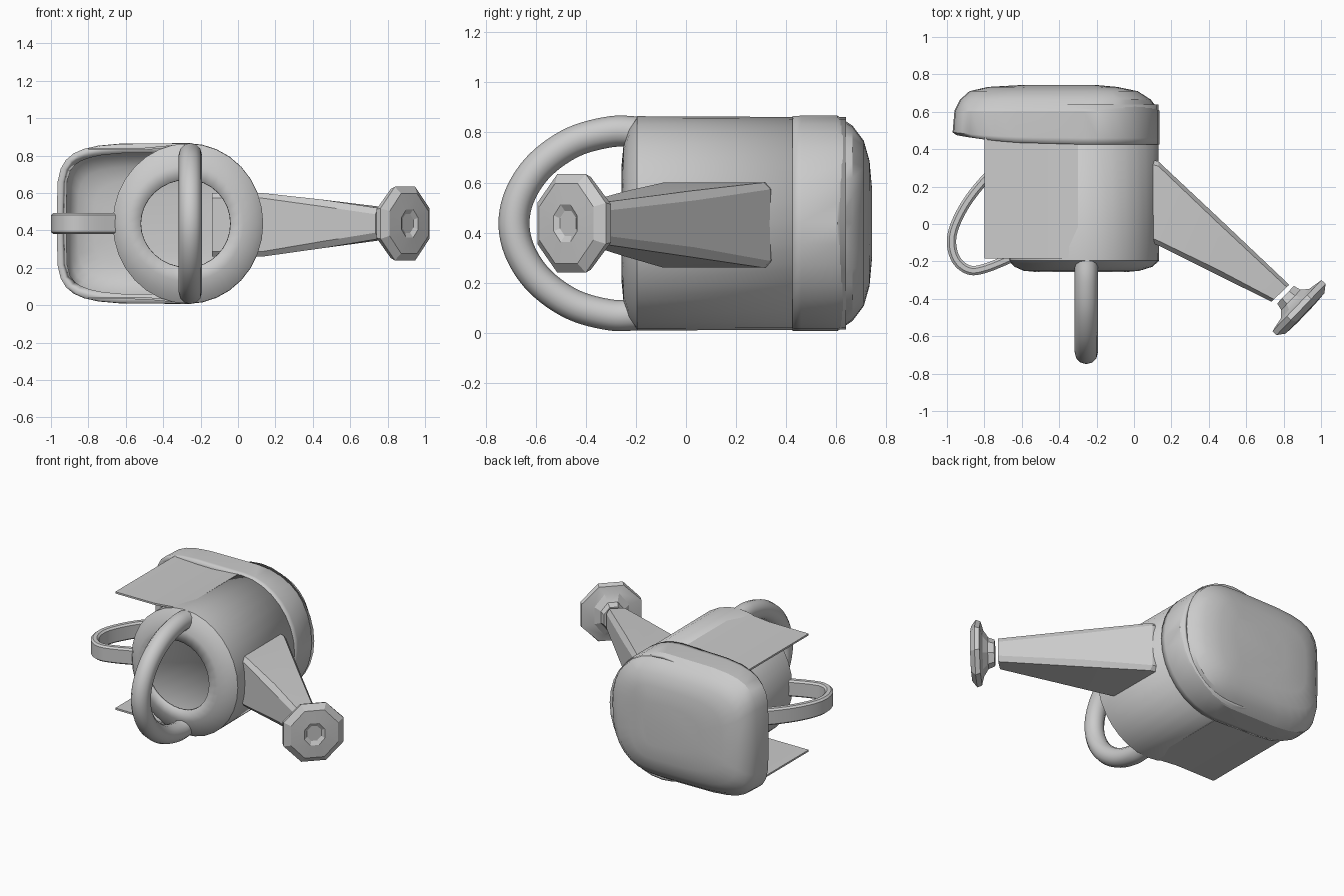
import bpy, bmesh
from math import sin, cos, pi, radians, copysign
from mathutils import Vector

if "Cube" in bpy.data.objects:
    bpy.data.objects.remove(bpy.data.objects["Cube"])

CX, CZ, N = -0.27, 0.437, 32


def make(name, rings, cap_start=False, cap_end=False, thick=0, angle=30):
    """Loft closed rings into one object, optionally as an inward-thickened shell."""
    bm = bmesh.new()
    loops = [[bm.verts.new(p) for p in r] for r in rings]
    n = len(loops[0])
    for a, b in zip(loops, loops[1:]):
        for i in range(n):
            j = (i + 1) % n
            bm.faces.new((a[i], a[j], b[j], b[i]))
    if cap_start:
        bm.faces.new(loops[0][::-1])
    if cap_end:
        bm.faces.new(loops[-1])
    bmesh.ops.recalc_face_normals(bm, faces=bm.faces)
    me = bpy.data.meshes.new(name)
    bm.to_mesh(me)
    bm.free()
    ob = bpy.data.objects.new(name, me)
    bpy.context.collection.objects.link(ob)
    bpy.ops.object.select_all(action='DESELECT')
    ob.select_set(True)
    bpy.context.view_layer.objects.active = ob
    bpy.ops.object.shade_smooth_by_angle(angle=radians(angle))
    if thick:
        m = ob.modifiers.new("wall", 'SOLIDIFY')
        m.thickness, m.offset = thick, -1
    return ob


def oval(y, left, right, b, el=2, er=2, dip=0):
    """Superellipse in the xz plane with different left and right halves."""
    pts = []
    for i in range(N):
        c, s = cos(2 * pi * i / N), sin(2 * pi * i / N)
        a, e = (right, er) if c > 0 else (left, el)
        x = copysign(abs(c) ** (2 / e), c) * a
        z = copysign(abs(s) ** (2 / e), s) * b
        pts.append((CX + x, y + dip * max(0, -c), CZ + z))
    return pts


def smooth_path(pts, steps=6):
    """Catmull-Rom resampling of a short list of points."""
    p = [Vector(q) for q in pts]
    p = [2 * p[0] - p[1]] + p + [2 * p[-1] - p[-2]]
    out = []
    for a, b, c, d in zip(p, p[1:], p[2:], p[3:]):
        for k in range(steps):
            t = k / steps
            out.append(0.5 * (2 * b + (c - a) * t + (2 * a - 5 * b + 4 * c - d) * t * t
                              + (3 * b - a - 3 * c + d) * t ** 3))
    return out + [p[-2]]


def sweep(name, path, section, up, angle=40):
    """Sweep a section (side, up) along a planar path whose normal is up."""
    rings = []
    for i, p in enumerate(path):
        t = (path[min(i + 1, len(path) - 1)] - path[max(i - 1, 0)]).normalized()
        side = t.cross(up)
        rings.append([p + side * u + up * v for u, v in section])
    return make(name, rings, True, True, angle=angle)


# Round body with a domed shoulder and the filling hole
make("body", [oval(-0.257, 0.25, 0.23, 0.235), oval(-0.25, 0.32, 0.30, 0.31),
              oval(-0.228, 0.37, 0.37, 0.38), oval(-0.195, 0.40, 0.405, 0.428),
              oval(0.64, 0.40, 0.40, 0.424)], thick=0.02)

# Base pan: flush with the body on the right, bulging out on the left
make("base_pan", [oval(0.425, 0.68, 0.406, 0.429, 5, 2, 0.05),
                  oval(0.46, 0.70, 0.406, 0.43, 5, 2, 0.03),
                  oval(0.605, 0.69, 0.406, 0.43, 5, 2),
                  oval(0.665, 0.66, 0.36, 0.39, 5, 2.5),
                  oval(0.71, 0.61, 0.29, 0.33, 4.5, 3),
                  oval(0.733, 0.51, 0.18, 0.25, 4, 3),
                  oval(0.742, 0.35, 0.08, 0.15, 3, 3)], cap_end=True, thick=0.05)

# Thin side flaps, mirrored above and below
for name, s in (("upper_flap", 1), ("lower_flap", -1)):
    rings = []
    for x, h in ((-0.80, 0.404), (-0.5, 0.405), (-0.30, 0.424)):
        rings.append([(x, y, CZ + s * (h + d)) for y, d in
                      ((-0.185, 0), (0.47, 0), (0.47, -0.012), (-0.185, -0.012))])
    make(name, rings, True, True)


# Tapered spout: chamfered rectangles as (far xy, near xy, low z, high z)
def spout_ring(far, near, lo, hi, k=0.2):
    f, n = Vector((*far, 0)), Vector((*near, 0))
    uv = ((0, k), (0, 1 - k), (k * 0.7, 1), (1 - k * 0.7, 1),
          (1, 1 - k), (1, k), (1 - k * 0.7, 0), (k * 0.7, 0))
    return [f.lerp(n, u) + Vector((0, 0, lo + (hi - lo) * v)) for u, v in uv]


make("spout", [spout_ring((-0.14, 0.40), (-0.14, 0.0), 0.26, 0.60, 0.08),
               spout_ring((0.13, 0.335), (0.13, -0.115), 0.26, 0.60, 0.08),
               spout_ring((0.45, 0.035), (0.45, -0.275), 0.305, 0.565, 0.14),
               spout_ring((0.83, -0.325), (0.735, -0.415), 0.355, 0.52)],
     True, True, angle=25)

# Octagonal sprinkler head with a shallow dent in its face
axis, side = Vector((0.72, -0.69, 0)), Vector((0.69, 0.72, 0))
rings = []
for d, r, rz in ((-0.09, 0.065, 0.08), (-0.05, 0.075, 0.095), (-0.02, 0.11, 0.14),
                 (-0.005, 0.19, 0.185), (0.025, 0.19, 0.197), (0.055, 0.15, 0.16),
                 (0.06, 0.065, 0.075), (0.045, 0.045, 0.05)):
    o = Vector((0.875, -0.44, CZ)) + axis * d
    rings.append([o + side * (r * cos(a) / cos(pi / 8)) + Vector((0, 0, rz * sin(a) / cos(pi / 8)))
                  for a in [pi / 8 + i * pi / 4 for i in range(8)]])
make("sprinkler_head", rings, True, True, angle=20)

# Large round carrying handle across the opening
half = [(-0.19, 0.365), (-0.30, 0.366), (-0.45, 0.325), (-0.58, 0.235), (-0.66, 0.12)]
pts = [(-0.255, y, CZ + h) for y, h in half] + [(-0.255, -0.687, CZ)] + \
      [(-0.255, y, CZ - h) for y, h in half[::-1]]
circle = [(0.062 * cos(i * pi / 6), 0.062 * sin(i * pi / 6)) for i in range(12)]
sweep("carrying_handle", smooth_path(pts), circle, Vector((1, 0, 0)))

# Flat strap handle on the left side
pts = [(x, y, CZ) for x, y in ((-0.55, 0.44), (-0.68, 0.34), (-0.80, 0.235), (-0.91, 0.09),
                               (-0.973, -0.06), (-0.957, -0.18), (-0.885, -0.245),
                               (-0.79, -0.235), (-0.62, -0.165))]
strap = [(-0.025, -0.045), (-0.012, -0.056), (0.012, -0.056), (0.025, -0.045),
         (0.025, 0.045), (0.012, 0.056), (-0.012, 0.056), (-0.025, 0.045)]
sweep("strap_handle", smooth_path(pts), strap, Vector((0, 0, 1)))
